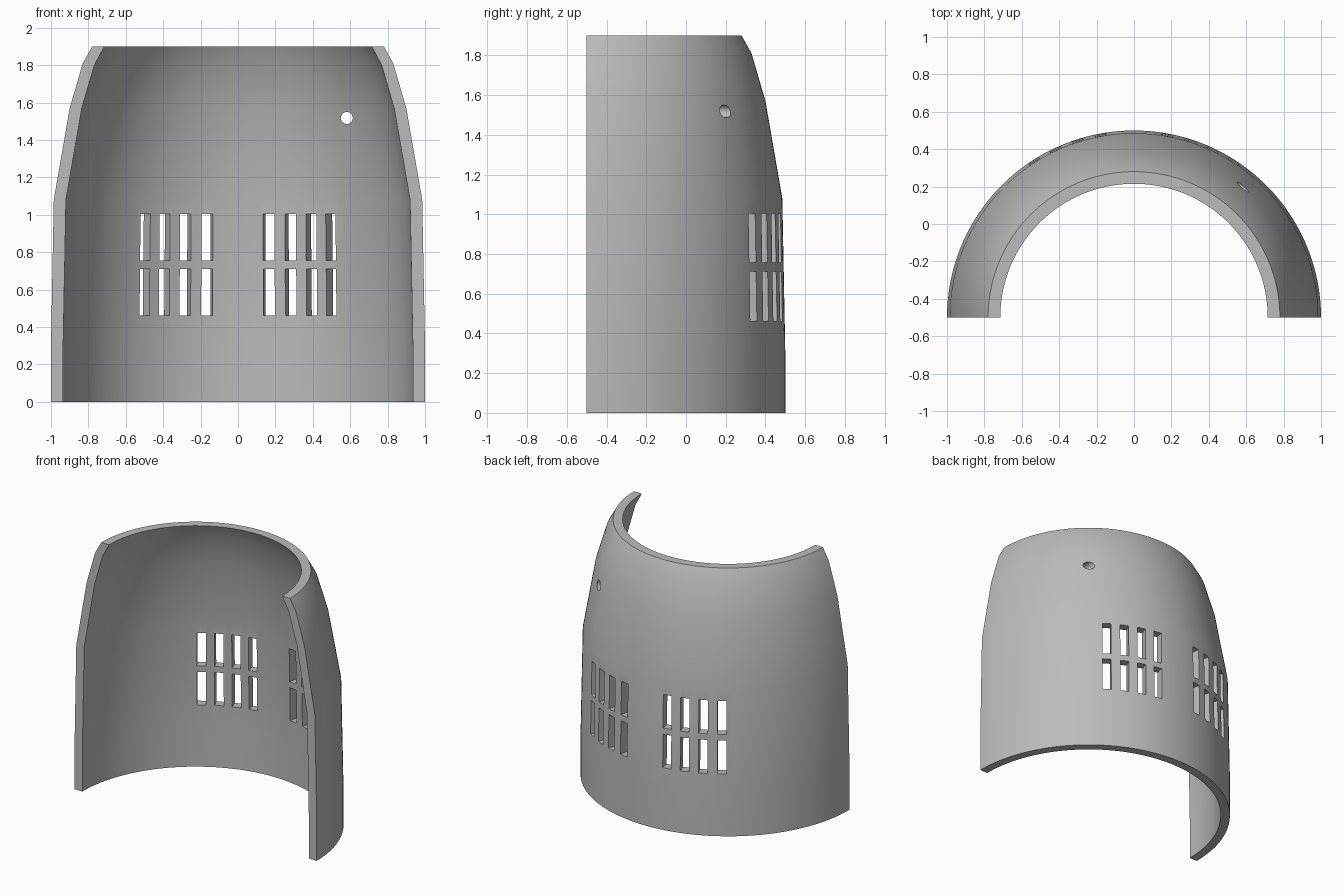
import bpy, bmesh, math
from mathutils import Matrix, Vector

cube = bpy.data.objects.get("Cube")
if cube:
    bpy.data.objects.remove(cube, do_unlink=True)

AXIS_Y = -0.5
SEGMENTS = 90
OUTER = [(1, 0), (1, 0.3), (0.985, 1.08), (0.9, 1.57), (0.83, 1.81), (0.78, 1.9)]
INNER = [(0.935, 0), (0.935, 0.3), (0.92, 1.08), (0.835, 1.57), (0.768, 1.8), (0.715, 1.9)]

grey = bpy.data.materials.new("plain grey")
grey.use_nodes = True
grey.diffuse_color = (0.5, 0.5, 0.5, 1)
grey.node_tree.nodes["Principled BSDF"].inputs["Base Color"].default_value = (0.5, 0.5, 0.5, 1)


def finish(name, bm):
    bmesh.ops.recalc_face_normals(bm, faces=bm.faces)
    mesh = bpy.data.meshes.new(name)
    bm.to_mesh(mesh)
    bm.free()
    mesh.materials.append(grey)
    obj = bpy.data.objects.new(name, mesh)
    bpy.context.collection.objects.link(obj)
    return obj


# Half-round shell: closed wall profile swept through half a turn
bm = bmesh.new()
profile = OUTER + INNER[::-1]
rings = []
for s in range(SEGMENTS + 1):
    a = math.pi * s / SEGMENTS
    rings.append([bm.verts.new((r * math.cos(a), AXIS_Y + r * math.sin(a), z))
                  for r, z in profile])
n = len(profile)
for a, b in zip(rings, rings[1:]):
    for i in range(n):
        j = (i + 1) % n
        bm.faces.new((a[i], a[j], b[j], b[i]))
# End walls in strips
for ring in (rings[0], rings[-1]):
    for i in range(len(OUTER) - 1):
        bm.faces.new((ring[i], ring[i + 1], ring[n - 2 - i], ring[n - 1 - i]))
shell = finish("half_round_shell", bm)

# Cutters: two rows of radial slots either side, and one round hole
bm = bmesh.new()
for side in (-1, 1):
    for k in range(4):
        turn = Matrix.Rotation(side * math.radians(10.3 + 7.4 * k), 4, 'Z')
        for z in (0.587, 0.88):
            place = (Matrix.Translation((0, AXIS_Y, z)) @ turn
                     @ Matrix.Translation((0, 0.96, 0))
                     @ Matrix.Diagonal((0.062, 0.3, 0.248, 1)))
            bmesh.ops.create_cube(bm, size=1, matrix=place)
hole = Matrix.Translation((0.582, 0.18, 1.518)) @ Matrix.Rotation(math.pi / 2, 4, 'X')
bmesh.ops.create_cone(bm, cap_ends=True, segments=24, radius1=0.032, radius2=0.032,
                      depth=0.4, matrix=hole)
cutter = finish("vent_cutter", bm)
cutter.hide_render = True

# Cut the openings and shade
bpy.ops.object.select_all(action='DESELECT')
bpy.context.view_layer.objects.active = shell
shell.select_set(True)
cut = shell.modifiers.new("vents", 'BOOLEAN')
cut.operation = 'DIFFERENCE'
cut.solver = 'EXACT'
cut.object = cutter
bpy.ops.object.modifier_apply(modifier=cut.name)
bpy.data.objects.remove(cutter, do_unlink=True)
bpy.ops.object.shade_smooth_by_angle(angle=math.radians(30))
